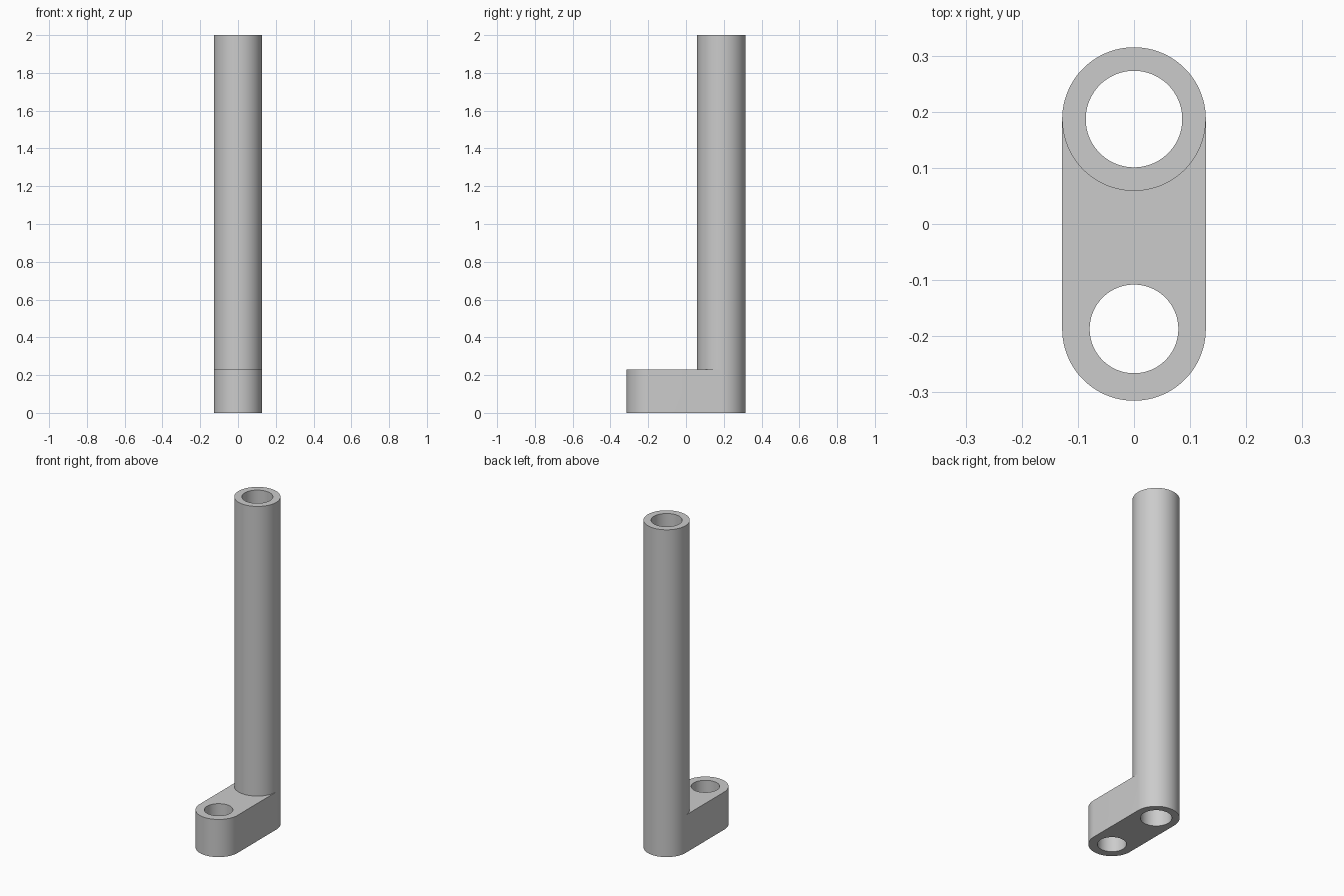
import bpy, bmesh
from math import sin, cos, pi

if "Cube" in bpy.data.objects:
    bpy.data.objects.remove(bpy.data.objects["Cube"])

RADIUS, REACH = 0.128, 0.187       # rounded end radius, distance of each axis from centre
TUBE_BORE, PIN_BORE = 0.086, 0.079
ARM_TOP, TUBE_TOP = 0.23, 2.0
SEG = 48                           # segments per half circle

bm = bmesh.new()


def arc(y, r, start, sweep):
    """Points on a circular arc around (0, y)."""
    n = round(SEG * abs(sweep) / pi)
    return [(r * cos(start + sweep * i / n), y + r * sin(start + sweep * i / n))
            for i in range(n + 1)]


def wall(path, z0, z1):
    """Vertical strip of quads along a path."""
    rows = [[bm.verts.new((x, y, z)) for x, y in path] for z in (z0, z1)]
    for i in range(len(path) - 1):
        bm.faces.new((rows[0][i], rows[0][i + 1], rows[1][i + 1], rows[1][i]))


def cap(loops, z):
    """Flat face inside the first closed loop, with the others as holes."""
    edges = []
    for loop in loops:
        vs = [bm.verts.new((x, y, z)) for x, y in loop]
        edges += [bm.edges.new((vs[i - 1], vs[i])) for i in range(len(vs))]
    bmesh.ops.triangle_fill(bm, edges=edges, use_beauty=True, normal=(0, 0, 1))


front_end = arc(-REACH, RADIUS, pi, pi)
back_end = arc(REACH, RADIUS, 0, pi)
tube_front = arc(REACH, RADIUS, pi, pi)
tube_hole = arc(REACH, TUBE_BORE, 0, 2 * pi)
pin_hole = arc(-REACH, PIN_BORE, 0, 2 * pi)

# Foot arm: outer wall, pin hole, underside and ledge in front of the tube
wall(front_end + back_end + front_end[:1], 0, ARM_TOP)
wall(pin_hole, 0, ARM_TOP)
cap([front_end + back_end, pin_hole[:-1], tube_hole[:-1]], 0)
cap([front_end + tube_front[::-1], pin_hole[:-1]], ARM_TOP)

# Upright tube: outer wall, through bore and top ring
wall(back_end + tube_front[1:], ARM_TOP, TUBE_TOP)
wall(tube_hole, 0, TUBE_TOP)
cap([back_end + tube_front[1:-1], tube_hole[:-1]], TUBE_TOP)

bmesh.ops.remove_doubles(bm, verts=bm.verts, dist=0.0001)
bmesh.ops.recalc_face_normals(bm, faces=bm.faces)
mesh = bpy.data.meshes.new("tube_with_foot_arm")
bm.to_mesh(mesh)
bm.free()

body = bpy.data.objects.new("tube_with_foot_arm", mesh)
bpy.context.collection.objects.link(body)

# Plain grey finish
grey = bpy.data.materials.new("plain grey")
grey.use_nodes = True
grey.diffuse_color = (0.6, 0.6, 0.6, 1)
grey.node_tree.nodes["Principled BSDF"].inputs["Base Color"].default_value = (0.6, 0.6, 0.6, 1)
mesh.materials.append(grey)

bpy.ops.object.select_all(action="DESELECT")
body.select_set(True)
bpy.context.view_layer.objects.active = body
bpy.ops.object.shade_smooth_by_angle()
